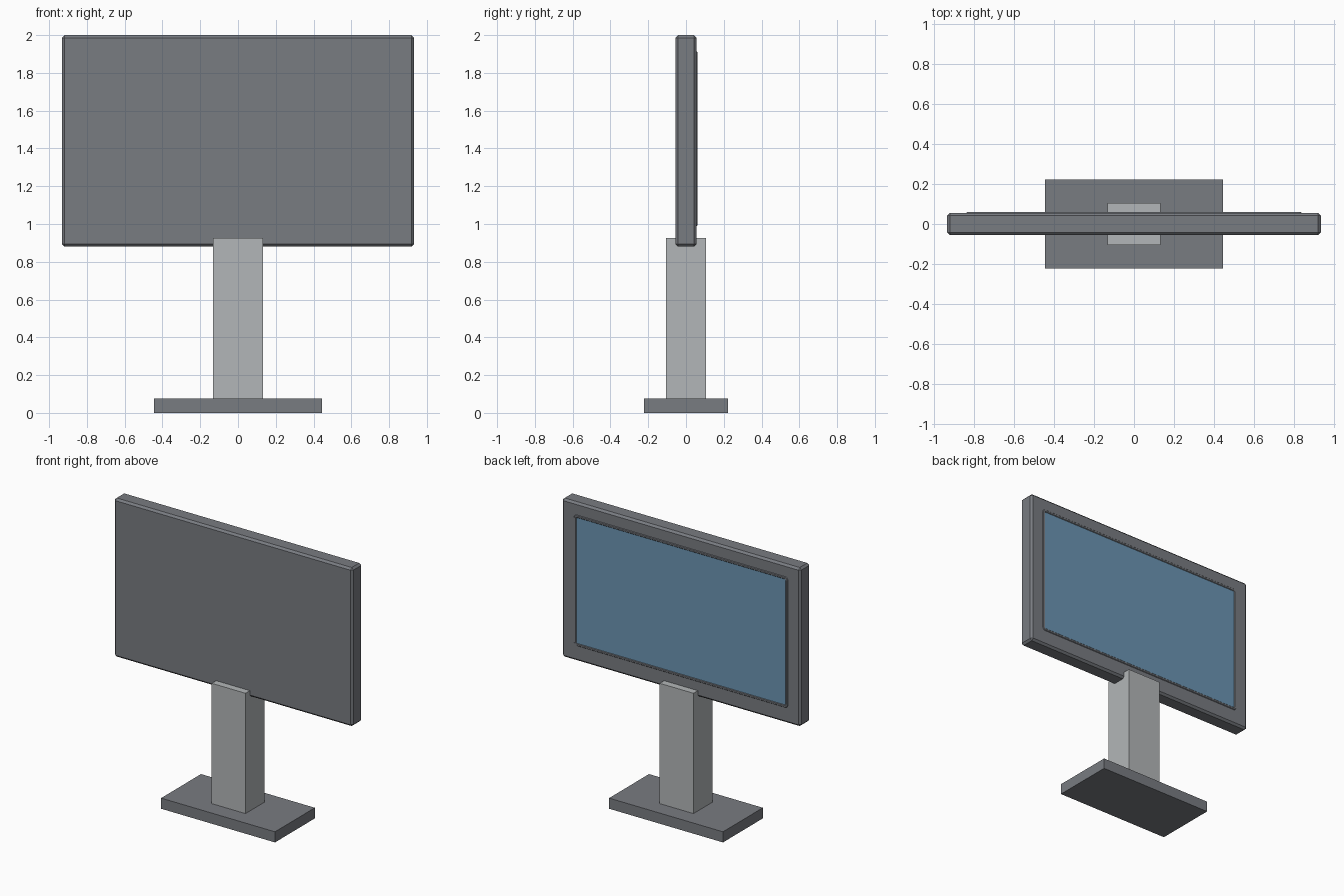
import bpy, bmesh, math

if "Cube" in bpy.data.objects:
    bpy.data.objects.remove(bpy.data.objects["Cube"])


def material(name, rgb):
    m = bpy.data.materials.new(name)
    m.diffuse_color = (*rgb, 1)
    m.use_nodes = True
    m.node_tree.nodes["Principled BSDF"].inputs["Base Color"].default_value = m.diffuse_color
    return m


dark = material("dark_grey", (0.19, 0.20, 0.22))
light = material("light_grey", (0.45, 0.47, 0.48))
blue = material("screen_blue", (0.15, 0.30, 0.45))


def box(name, size, centre, mat, chamfer=0):
    bpy.ops.mesh.primitive_cube_add(size=1, location=centre)
    ob = bpy.context.object
    ob.name = name
    ob.scale = size
    bpy.ops.object.transform_apply(location=False, scale=True)
    ob.data.materials.append(mat)
    if chamfer:
        mod = ob.modifiers.new("chamfer", 'BEVEL')
        mod.width, mod.segments = chamfer, 1
    return ob


def rounded_rect(half_w, z0, z1, r, y, steps=4):
    """Points of a rounded rectangle standing in the xz plane."""
    corners = [(half_w - r, z1 - r), (r - half_w, z1 - r),
               (r - half_w, z0 + r), (half_w - r, z0 + r)]
    pts = []
    for i, (cx, cz) in enumerate(corners):
        for s in range(steps + 1):
            a = math.pi / 2 * (i + s / steps)
            pts.append((cx + r * math.cos(a), y, cz + r * math.sin(a)))
    return pts


def loft(name, loops, mat, cap=False):
    bm = bmesh.new()
    rings = [[bm.verts.new(p) for p in loop] for loop in loops]
    n = len(rings[0])
    for a, b in zip(rings, rings[1:]):
        for i in range(n):
            j = (i + 1) % n
            bm.faces.new((a[i], a[j], b[j], b[i]))
    if cap:
        bm.faces.new(rings[-1][::-1])
    me = bpy.data.meshes.new(name)
    # outward winding: the visible side looks towards +y
    for f in bm.faces:
        f.normal_update()
    if sum(f.normal.y * f.calc_area() for f in bm.faces) < 0:
        bmesh.ops.reverse_faces(bm, faces=bm.faces[:])
    bm.to_mesh(me)
    bm.free()
    me.materials.append(mat)
    ob = bpy.data.objects.new(name, me)
    bpy.context.collection.objects.link(ob)
    return ob


# Foot and column
box("base", (0.89, 0.445, 0.075), (0, 0, 0.0375), dark)
box("stand", (0.264, 0.21, 0.855), (0, 0, 0.4975), light)

# Display housing with chamfered edges
box("housing", (1.865, 0.112, 1.12), (0, 0, 1.44), dark, 0.014)

# Thin raised rim around the screen
loft("screen_rim", [
    rounded_rect(0.837, 0.988, 1.914, 0.022, 0.055),
    rounded_rect(0.832, 0.993, 1.909, 0.018, 0.060),
    rounded_rect(0.822, 1.003, 1.899, 0.012, 0.060),
    rounded_rect(0.818, 1.007, 1.895, 0.010, 0.0565)], dark)

# Screen panel inside the rim
loft("screen", [rounded_rect(0.818, 1.007, 1.895, 0.010, 0.0565)], blue, cap=True)
